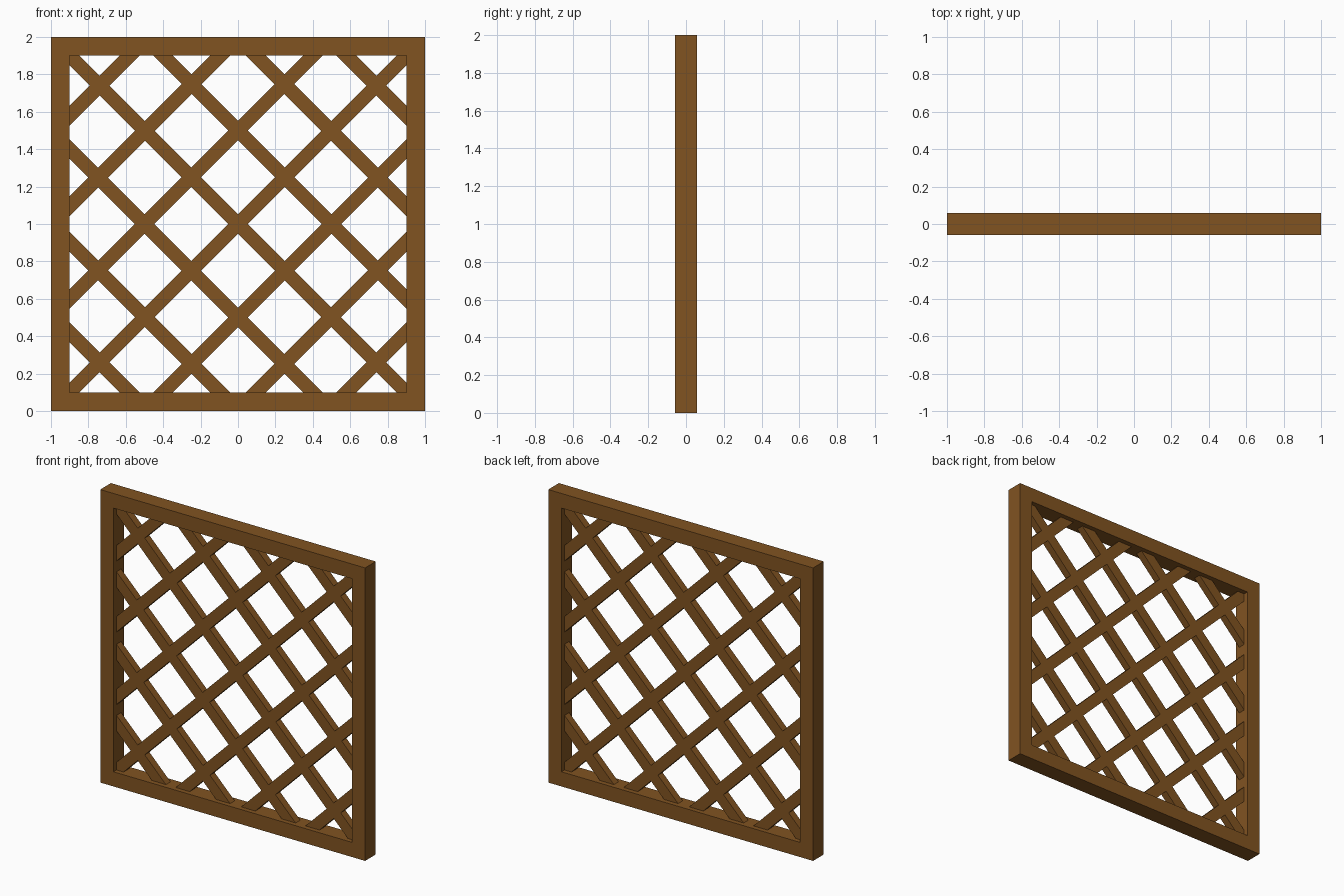
import bpy, bmesh, math
from mathutils import Matrix, Vector

if "Cube" in bpy.data.objects:
    bpy.data.objects.remove(bpy.data.objects["Cube"], do_unlink=True)

OUTER, INNER = 1.0, 0.9       # half sizes of the frame and its opening
FRAME_HALF = 0.0575           # half depth of the frame
SLAT_WIDTH, SLAT_DEPTH = 0.075, 0.05
OFFSETS = (0, 0.5, 0.995, 1.48)

# Single brown wood colour
wood = bpy.data.materials.new("brown_wood")
wood.use_nodes = True
wood.diffuse_color = (0.22, 0.087, 0.0152, 1)
bsdf = wood.node_tree.nodes["Principled BSDF"]
bsdf.inputs["Base Color"].default_value = wood.diffuse_color
bsdf.inputs["Roughness"].default_value = 0.8


def add_object(name, bm):
    bmesh.ops.recalc_face_normals(bm, faces=bm.faces)
    mesh = bpy.data.meshes.new(name)
    bm.to_mesh(mesh)
    bm.free()
    mesh.materials.append(wood)
    obj = bpy.data.objects.new(name, mesh)
    bpy.context.collection.objects.link(obj)
    return obj


# Frame: a rectangular section swept round four mitred corners
bm = bmesh.new()
section = [(OUTER, -FRAME_HALF), (OUTER, FRAME_HALF),
           (INNER, FRAME_HALF), (INNER, -FRAME_HALF)]
corners = [(-1, -1), (1, -1), (1, 1), (-1, 1)]
rings = [[bm.verts.new((sx * r, y, 1 + sz * r)) for r, y in section]
         for sx, sz in corners]
for i in range(4):
    a, b = rings[i], rings[(i + 1) % 4]
    for j in range(4):
        k = (j + 1) % 4
        bm.faces.new((a[j], a[k], b[k], b[j]))
add_object("frame", bm)


# Slat: a diagonal bar whose ends are buried in the frame
def add_slat(name, offset, lean):
    reach = INNER - abs(offset) / 2
    length = 2 * math.sqrt(2) * reach + SLAT_WIDTH + 0.02
    centre = Vector((-lean * offset / 2, 0, 1 + offset / 2))
    bm = bmesh.new()
    bmesh.ops.create_cube(bm, size=1, matrix=(
        Matrix.Translation(centre)
        @ Matrix.Rotation(-lean * math.pi / 4, 4, 'Y')
        @ Matrix.Diagonal((length, SLAT_DEPTH, SLAT_WIDTH, 1))))
    add_object(name, bm)


# Lattice: mirrored sets of slats in both directions
for lean, label in ((1, "rising_slat"), (-1, "falling_slat")):
    for offset in sorted({s * o for o in OFFSETS for s in (-1, 1)}):
        add_slat(label, offset, lean)
